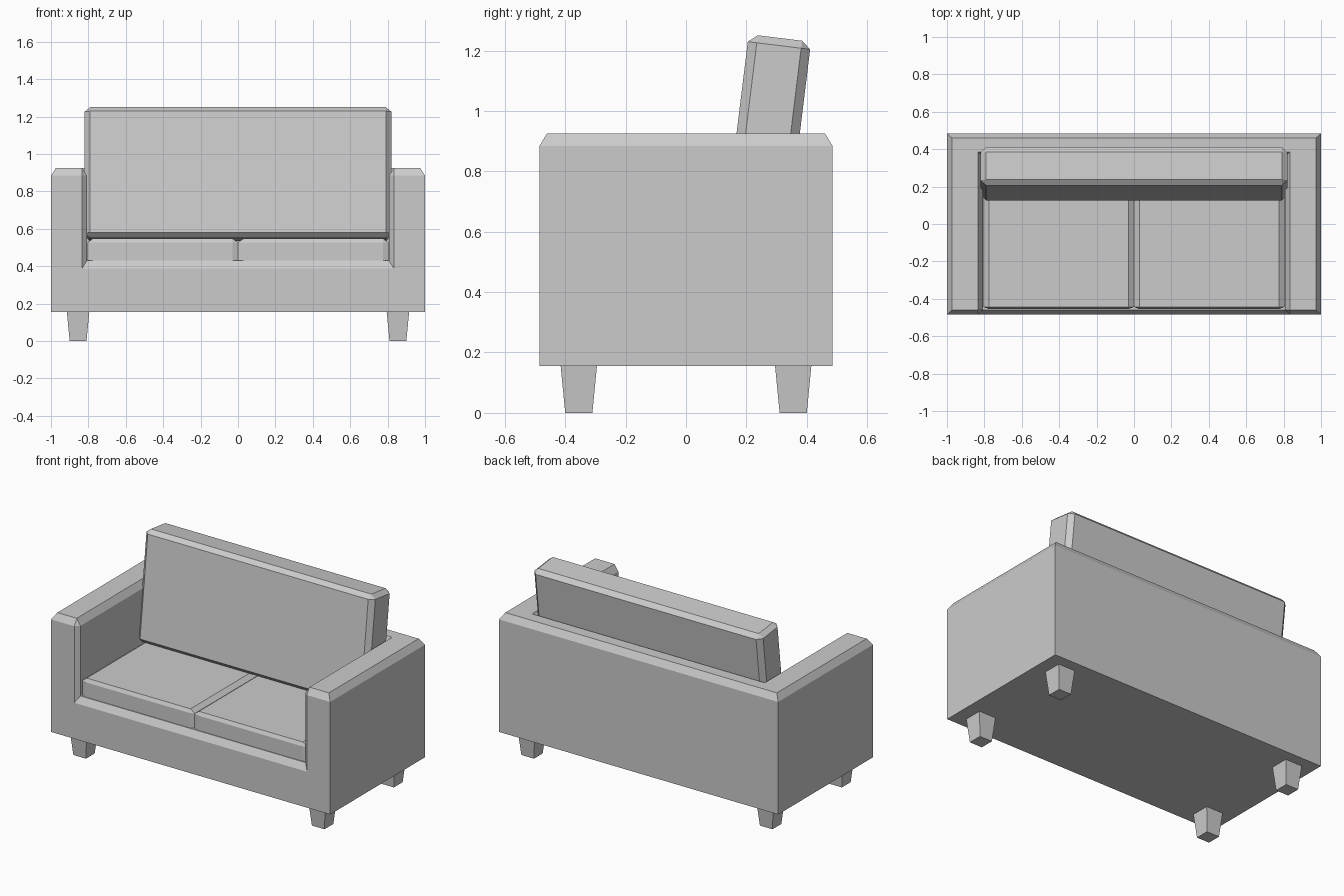
import bpy, bmesh
from math import radians
from mathutils import Vector
from itertools import product

cube = bpy.data.objects.get("Cube")
if cube:
    bpy.data.objects.remove(cube, do_unlink=True)

# One fabric grey for everything
grey = bpy.data.materials.new("light_grey")
grey.use_nodes = True
grey.diffuse_color = (0.6, 0.6, 0.6, 1)
grey.node_tree.nodes["Principled BSDF"].inputs["Base Color"].default_value = grey.diffuse_color


def finish(name, bm, location=(0, 0, 0), tilt=0):
    bmesh.ops.recalc_face_normals(bm, faces=bm.faces)
    mesh = bpy.data.meshes.new(name)
    bm.to_mesh(mesh)
    bm.free()
    mesh.materials.append(grey)
    obj = bpy.data.objects.new(name, mesh)
    obj.location = location
    obj.rotation_euler.x = tilt
    bpy.context.collection.objects.link(obj)
    return obj


def chamfer(bm, edges, widths):
    """Cut flat chamfers with a separate width along each axis."""
    w = Vector(widths)
    bmesh.ops.scale(bm, vec=Vector(1 / c for c in w), verts=bm.verts)
    bmesh.ops.bevel(bm, geom=edges, offset=1, segments=1, affect='EDGES',
                    profile=0.5, clamp_overlap=False)
    bmesh.ops.scale(bm, vec=w, verts=bm.verts)


def cushion(name, size, widths, location, tilt=0):
    bm = bmesh.new()
    bmesh.ops.create_cube(bm, size=1)
    bmesh.ops.scale(bm, vec=Vector(size), verts=bm.verts)
    chamfer(bm, bm.edges[:], widths)
    return finish(name, bm, location, tilt)


# Frame: a block with a seat recess open to the front and top
X, Y, BASE, TOP = 1.0, 0.485, 0.155, 0.926
ARM, BACK, FLOOR = 0.807, 0.36, 0.43
xs, ys, zs = (-X, -ARM, ARM, X), (-Y, BACK, Y), (BASE, FLOOR, TOP)
solid = {c for c in product(range(3), range(2), range(2)) if c != (1, 0, 1)}
bm = bmesh.new()
for cell in solid:
    for axis, side in product(range(3), (0, 1)):
        near = list(cell)
        near[axis] += 2 * side - 1
        if tuple(near) in solid:
            continue
        u, v = (axis + 1) % 3, (axis + 2) % 3
        corners = []
        for du, dv in ((0, 0), (1, 0), (1, 1), (0, 1)):
            p = list(cell)
            p[axis] += side
            p[u] += du
            p[v] += dv
            corners.append(bm.verts.new((xs[p[0]], ys[p[1]], zs[p[2]])))
        bm.faces.new(corners)
bmesh.ops.remove_doubles(bm, verts=bm.verts, dist=0.0001)
bmesh.ops.recalc_face_normals(bm, faces=bm.faces)
bmesh.ops.dissolve_limit(bm, angle_limit=radians(1), verts=bm.verts, edges=bm.edges)


def is_trim(edge):
    on_top = all(v.co.z > TOP - 0.01 for v in edge.verts)
    on_mouth = all(v.co.y < 0.01 - Y and abs(v.co.x) < ARM + 0.01
                   and v.co.z > FLOOR - 0.01 for v in edge.verts)
    return on_top or on_mouth


chamfer(bm, [e for e in bm.edges if is_trim(e)], (0.027, 0.025, 0.042))
finish("sofa_frame", bm)

# Seat cushions
for side, x in (("right", -1), ("left", 1)):
    cushion(side + "_seat_cushion", (0.805, 0.81, 0.17), (0.03, 0.012, 0.022),
            (x * 0.4025, -0.05, 0.463))

# Leaning back cushion
cushion("back_cushion", (1.64, 0.208, 0.704), (0.03, 0.03, 0.025),
        (0, 0.268, 0.892), radians(-7))

# Tapered legs
for (side, x), (end, y) in product((("right", -1), ("left", 1)), (("front", -1), ("back", 1))):
    bm = bmesh.new()
    bmesh.ops.create_cube(bm, size=1)
    for v in bm.verts:
        half = 0.06 if v.co.z > 0 else 0.045
        v.co.x *= 2 * half
        v.co.y *= 2 * half
        v.co.z = BASE if v.co.z > 0 else 0
    finish(f"{end}_{side}_leg", bm, (x * 0.855, y * 0.355, 0))
